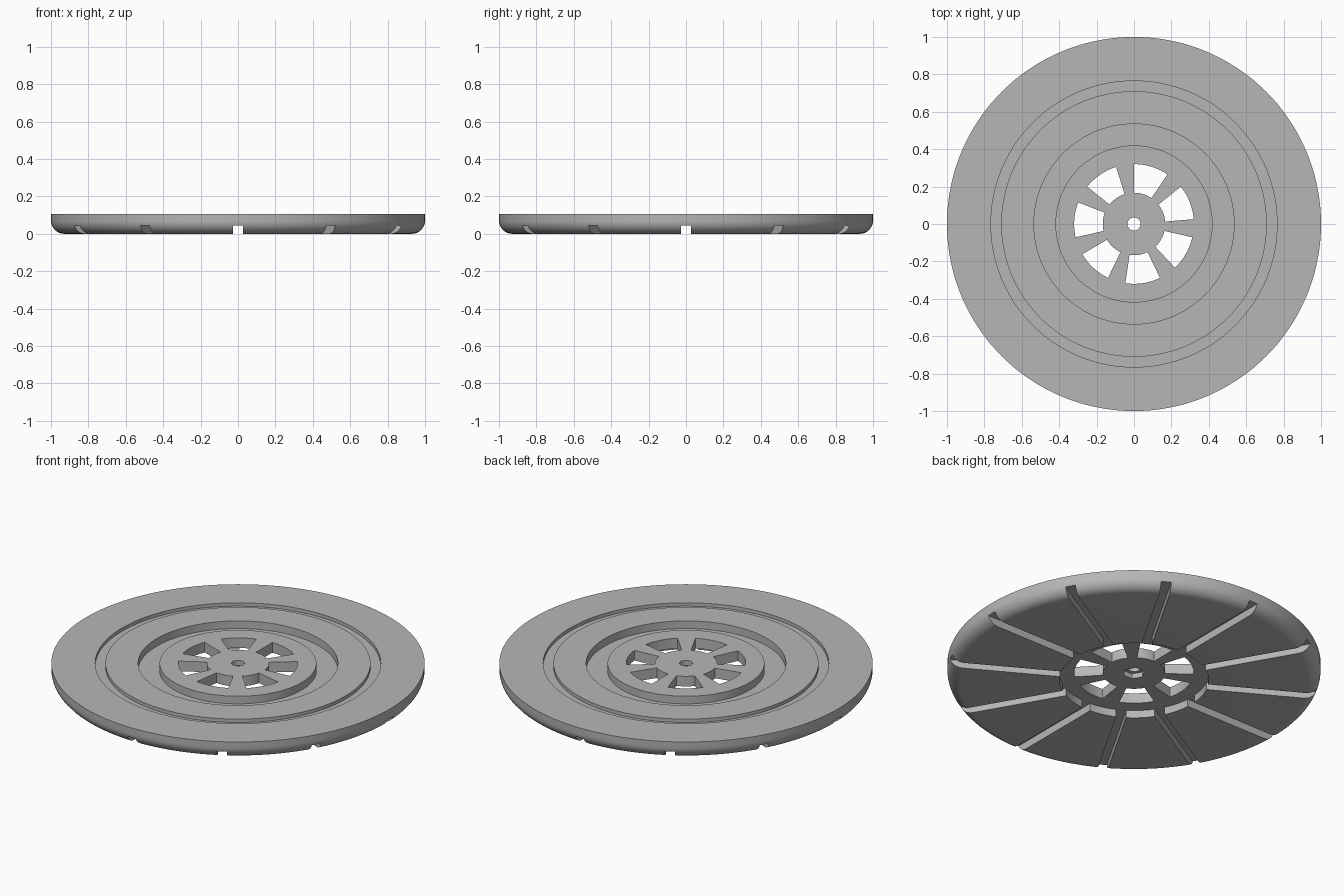
import bpy, bmesh, math
from mathutils import Matrix, Vector

cube = bpy.data.objects.get("Cube")
if cube:
    bpy.data.objects.remove(cube, do_unlink=True)

TOP = 0.105
POCKET = 0.045
FILLET = 0.07
SEGMENTS = 144

grey = bpy.data.materials.new("plain grey")
grey.use_nodes = True
grey.diffuse_color = (0.47, 0.47, 0.47, 1)
grey.node_tree.nodes["Principled BSDF"].inputs["Base Color"].default_value = (0.47, 0.47, 0.47, 1)


def make_object(name, bm):
    bmesh.ops.recalc_face_normals(bm, faces=bm.faces)
    mesh = bpy.data.meshes.new(name)
    bm.to_mesh(mesh)
    bm.free()
    mesh.materials.append(grey)
    obj = bpy.data.objects.new(name, mesh)
    bpy.context.collection.objects.link(obj)
    return obj


def add_prism(bm, outline, low, high):
    """Closed prism over a flat outline of (x, y) points."""
    bottom = [bm.verts.new((x, y, low)) for x, y in outline]
    top = [bm.verts.new((x, y, high)) for x, y in outline]
    bm.faces.new(bottom[::-1])
    bm.faces.new(top)
    for i in range(len(outline)):
        j = (i + 1) % len(outline)
        bm.faces.new((bottom[i], bottom[j], top[j], top[i]))


def polar(radius, degrees):
    a = math.radians(degrees)
    return radius * math.cos(a), radius * math.sin(a)


# Disc: turned section with two top grooves, rounded lower rim, hub pocket and bore
section = [(0.035, TOP), (0.42, TOP), (0.42, 0.06), (0.535, 0.06), (0.535, TOP),
           (0.71, TOP), (0.71, 0.085), (0.765, 0.085), (0.765, TOP), (1, TOP)]
for step in range(11):
    x, y = polar(FILLET, -90 * step / 10)
    section.append((1 - FILLET + x, FILLET + y))
section += [(0.4, 0), (0.4, POCKET), (0.035, POCKET)]

bm = bmesh.new()
rings = []
for s in range(SEGMENTS):
    c, n = polar(1, 360 * s / SEGMENTS)
    rings.append([bm.verts.new((r * c, r * n, z)) for r, z in section])
for s in range(SEGMENTS):
    a, b = rings[s], rings[(s + 1) % SEGMENTS]
    for i in range(len(section)):
        j = (i + 1) % len(section)
        bm.faces.new((a[i], a[j], b[j], b[i]))
disc = make_object("disc", bm)

# Cutter: twelve radial channels below, seven hub windows, one hexagonal nut recess
bm = bmesh.new()
for k in range(12):
    turn = Matrix.Rotation(math.radians(30 * k), 2)
    corners = [(0.39, -0.0275), (1.1, -0.0275), (1.1, 0.0275), (0.39, 0.0275)]
    add_prism(bm, [tuple(turn @ Vector(p)) for p in corners], -0.05, POCKET - 0.0002)
for k in range(7):
    start = 56 + 360 * k / 7
    angles = [start + 34 * i / 10 for i in range(11)]
    outline = [polar(0.32, a) for a in angles] + [polar(0.167, a) for a in reversed(angles)]
    add_prism(bm, outline, 0.02, 0.2)
add_prism(bm, [polar(0.06, 60 * k) for k in range(6)], 0.03, 0.075)
cutter = make_object("cutter", bm)
cutter.hide_render = True

cut = disc.modifiers.new("cut", 'BOOLEAN')
cut.operation = 'DIFFERENCE'
cut.solver = 'EXACT'
cut.object = cutter

bpy.ops.object.select_all(action='DESELECT')
disc.select_set(True)
bpy.context.view_layer.objects.active = disc
bpy.ops.object.modifier_apply(modifier=cut.name)
bpy.data.objects.remove(cutter, do_unlink=True)
bpy.ops.object.shade_smooth_by_angle(angle=math.radians(30))
